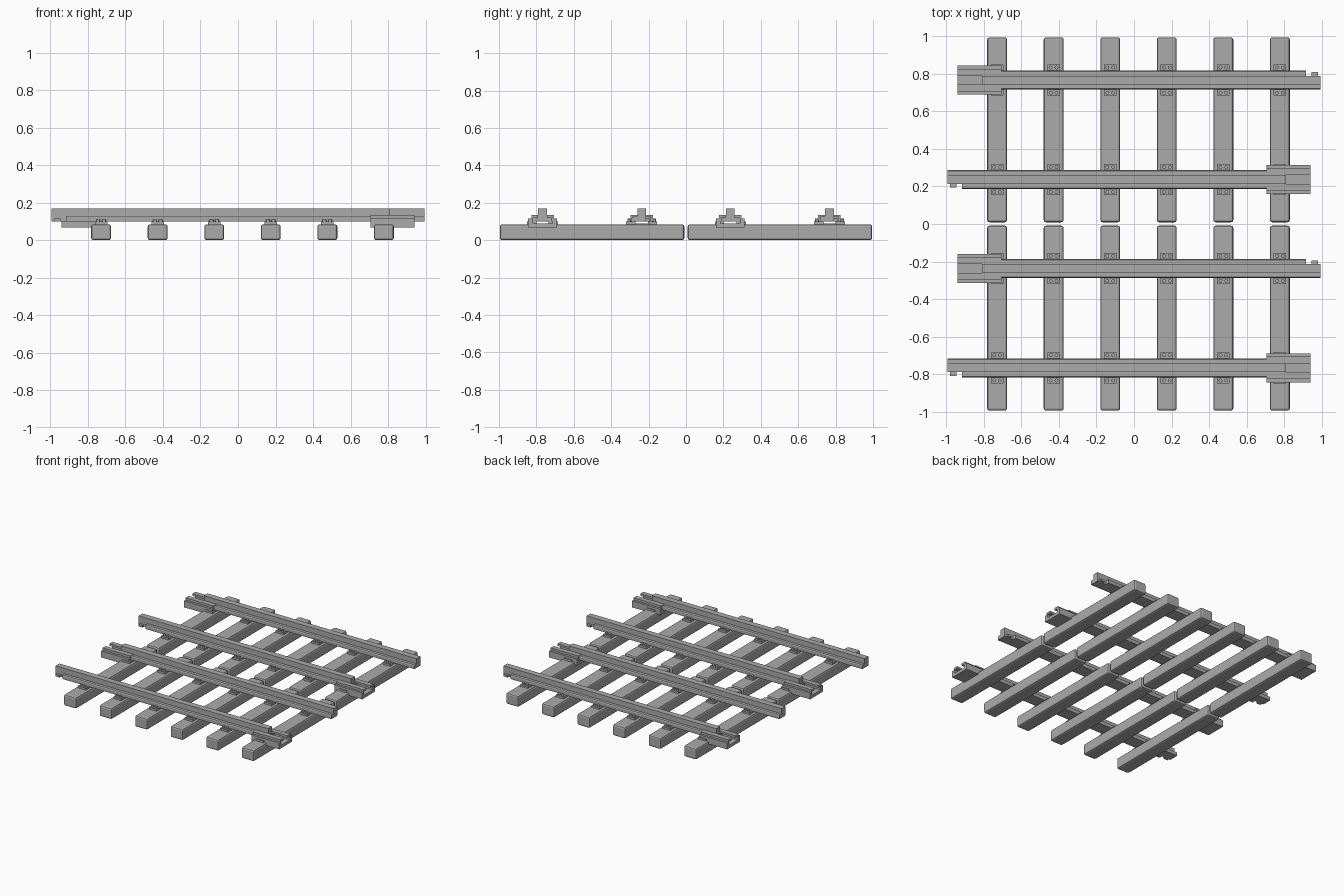
import bpy, bmesh, math
from mathutils import Vector

cube = bpy.data.objects.get("Cube")
if cube:
    bpy.data.objects.remove(cube)

steel = bpy.data.materials.new("plain grey")
steel.use_nodes = True
GREY = (0.41, 0.41, 0.41, 1)
steel.diffuse_color = GREY
steel.node_tree.nodes["Principled BSDF"].inputs["Base Color"].default_value = GREY


def finish(name, bm, bevel=0, segments=1):
    bmesh.ops.recalc_face_normals(bm, faces=bm.faces)
    mesh = bpy.data.meshes.new(name)
    bm.to_mesh(mesh)
    bm.free()
    mesh.materials.append(steel)
    obj = bpy.data.objects.new(name, mesh)
    bpy.context.collection.objects.link(obj)
    if bevel:
        mod = obj.modifiers.new("Bevel", "BEVEL")
        mod.width, mod.segments = bevel, segments
    return obj


def place(name, source, x, y, turn):
    obj = bpy.data.objects.new(name, source)
    bpy.context.collection.objects.link(obj)
    obj.location, obj.rotation_euler.z = (x, y, 0), turn
    return obj


def extrude(name, profile, x0, x1, bevel=0):
    """Prism along x from a closed (y, z) profile."""
    bm = bmesh.new()
    face = bm.faces.new([bm.verts.new((x0, y, z)) for y, z in profile])
    new = bmesh.ops.extrude_face_region(bm, geom=[face])["geom"]
    bmesh.ops.translate(bm, vec=(x1 - x0, 0, 0),
                        verts=[v for v in new if isinstance(v, bmesh.types.BMVert)])
    return finish(name, bm, bevel)


def box(name, lo, hi, bevel=0, segments=1):
    bm = bmesh.new()
    bmesh.ops.create_cube(bm, size=1)
    lo, hi = Vector(lo), Vector(hi)
    for v in bm.verts:
        v.co = (lo + hi) / 2 + v.co * (hi - lo)
    return finish(name, bm, bevel, segments)


def mirrored(half):
    return half + [(-y, z) for y, z in reversed(half)]


def fastener(name):
    """Clip plate with two bolt heads, its inner edge under the rail."""
    bm = bmesh.new()
    bmesh.ops.create_cube(bm, size=1)
    for v in bm.verts:
        v.co = Vector((v.co.x * 0.066, 0.058 + v.co.y * 0.05, 0.091 + v.co.z * 0.018))
    for x in (-0.015, 0.015):
        made = bmesh.ops.create_cone(bm, cap_ends=True, segments=12,
                                     radius1=0.01, radius2=0.01, depth=0.012)
        bmesh.ops.translate(bm, verts=made["verts"], vec=(x, 0.067, 0.105))
    return finish(name, bm)


TIES = [0.024 + 0.3015 * (i - 2.5) for i in range(6)]

# Inverted T rail, and a joint sleeve with a matching T slot
rail_profile = mirrored([(0.05, 0.1), (0.05, 0.124), (0.046, 0.13), (0.023, 0.13), (0.023, 0.17)])
sleeve_profile = mirrored([(0.077, 0.067), (0.077, 0.117), (0.06, 0.117), (0.06, 0.134),
                           (0.023, 0.134), (0.023, 0.118), (0.052, 0.118), (0.052, 0.09)])
# The tongue end has its outer flange trimmed
tongue_profile = [(-0.05, 0.1), (0.023, 0.1), (0.023, 0.17), (-0.023, 0.17),
                  (-0.023, 0.13), (-0.046, 0.13), (-0.05, 0.124)]

clip = None
parts = {}
for track, cy in (("front", -0.502), ("back", 0.502)):
    # Sleepers
    for i, x in enumerate(TIES):
        box(f"{track}_sleeper_{i + 1}", (x - 0.053, cy - 0.493, 0),
            (x + 0.053, cy + 0.493, 0.085), 0.012, 2)
    for side, s in (("near", -1), ("far", 1)):
        y = cy + s * 0.265
        turn = 0 if s > 0 else math.pi
        label = f"{track}_{side}_"
        if not parts:
            made = [extrude("rail", rail_profile, -0.81, 0.917),
                    extrude("rail_tongue", tongue_profile, 0.917, 0.993),
                    extrude("joint_sleeve", sleeve_profile, -0.94, -0.705),
                    box("tongue_tab", (0.945, 0.02, 0.1), (0.98, 0.042, 0.115))]
            for obj in made:
                parts[obj.name] = obj.data
                bpy.data.objects.remove(obj)
            clip = fastener("clip")
            clip_mesh = clip.data
            bpy.data.objects.remove(clip)
        for name, mesh in parts.items():
            place(label + name, mesh, 0, y, turn)
        # Clips on both sides of the rail at every sleeper
        for i, x in enumerate(TIES):
            for j in range(2):
                place(f"{label}clip_{i + 1}_{'ab'[j]}", clip_mesh, x, y, j * math.pi)
